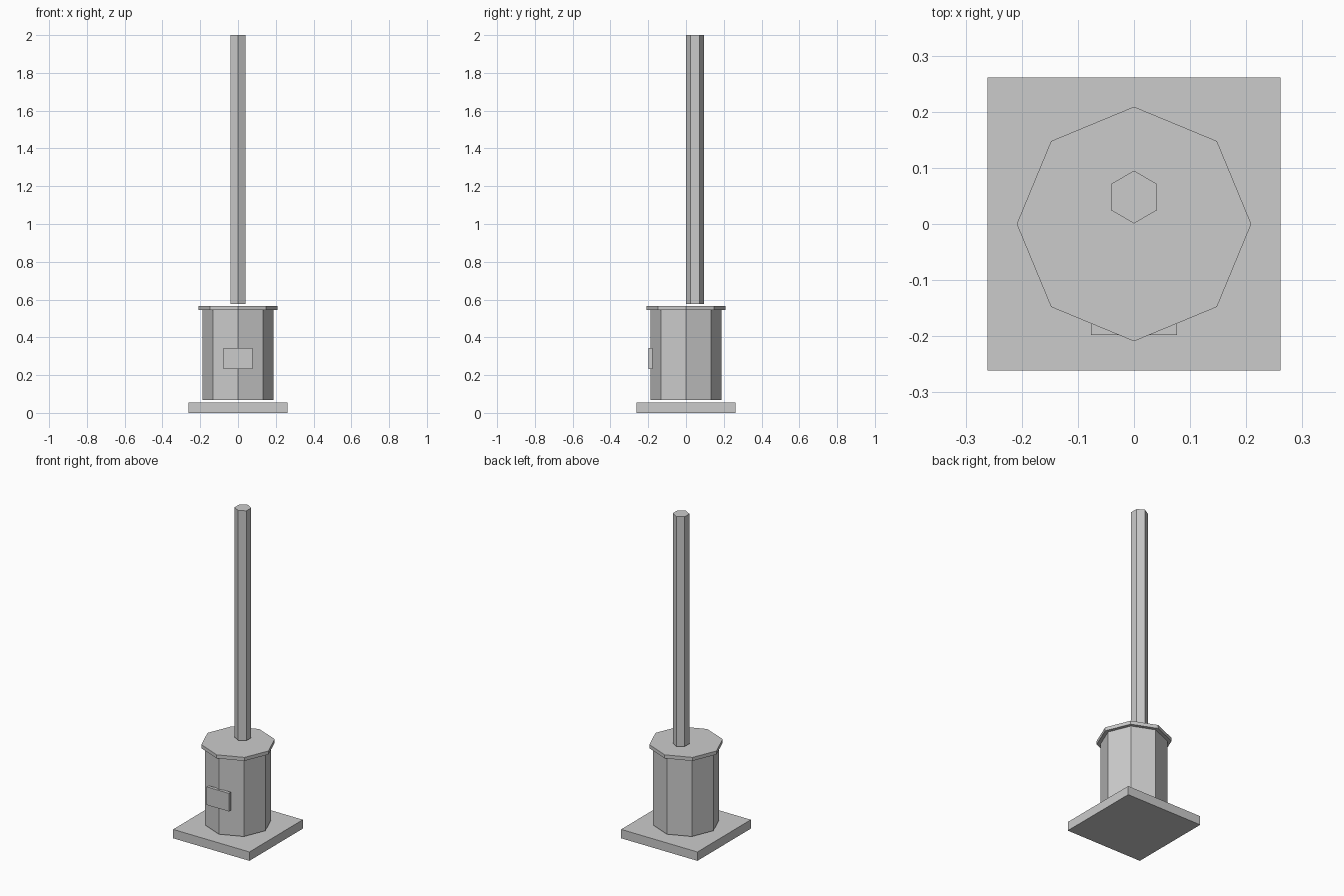
import bpy
from math import pi

if "Cube" in bpy.data.objects:
    bpy.data.objects.remove(bpy.data.objects["Cube"])

# Single plain grey used on every part
grey = bpy.data.materials.new("plain_grey")
grey.use_nodes = True
colour = (0.6, 0.6, 0.6, 1)
grey.diffuse_color = colour
grey.node_tree.nodes["Principled BSDF"].inputs["Base Color"].default_value = colour


def finish(name):
    obj = bpy.context.object
    obj.name = name
    obj.data.materials.append(grey)
    return obj


def box(name, size, centre):
    bpy.ops.mesh.primitive_cube_add(size=1, location=centre)
    obj = finish(name)
    obj.scale = size
    bpy.ops.object.transform_apply(location=False, rotation=False, scale=True)


def prism(name, sides, radius, bottom, top, y=0):
    # First corner points along the y axis
    bpy.ops.mesh.primitive_cylinder_add(
        vertices=sides, radius=radius, depth=top - bottom,
        location=(0, y, (bottom + top) / 2))
    finish(name)


# Square hearth slab
box("base_slab", (0.523, 0.523, 0.055), (0, 0, 0.0275))

# Octagonal stove body with a wider lid
prism("stove_body", 8, 0.188, 0.067, 0.545)
prism("stove_lid", 8, 0.209, 0.545, 0.567)

# Hexagonal chimney pipe, set towards the back
prism("chimney_pipe", 6, 0.047, 0.576, 2.0, y=0.048)

# Flat door on the front corner of the body
box("stove_door", (0.153, 0.02, 0.112), (0, -0.188, 0.288))
